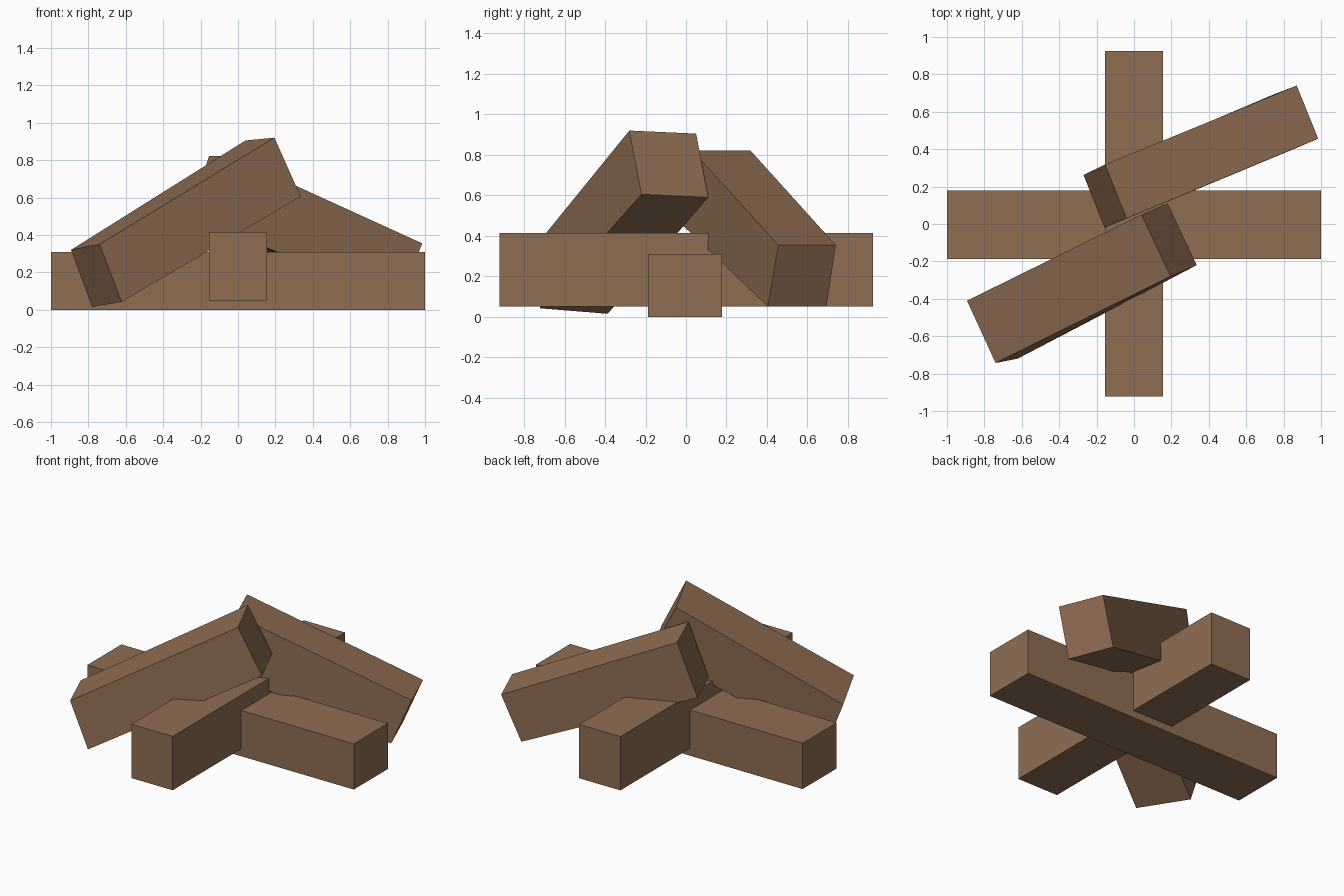
import bpy
import bmesh

if "Cube" in bpy.data.objects:
    bpy.data.objects.remove(bpy.data.objects["Cube"])

wood = bpy.data.materials.new("brown_wood")
wood.diffuse_color = (0.275, 0.153, 0.086, 1.0)
wood.use_nodes = True
wood.node_tree.nodes["Principled BSDF"].inputs["Base Color"].default_value = wood.diffuse_color


def beam(name, end_a, end_b):
    """Four-sided beam bridging two end loops of four corners each."""
    bm = bmesh.new()
    a = [bm.verts.new(p) for p in end_a]
    b = [bm.verts.new(p) for p in end_b]
    bm.faces.new(a)
    bm.faces.new(b[::-1])
    for i in range(4):
        j = (i + 1) % 4
        bm.faces.new((a[j], a[i], b[i], b[j]))
    bmesh.ops.recalc_face_normals(bm, faces=bm.faces)
    mesh = bpy.data.meshes.new(name)
    bm.to_mesh(mesh)
    bm.free()
    mesh.materials.append(wood)
    obj = bpy.data.objects.new(name, mesh)
    bpy.context.collection.objects.link(obj)
    return obj


def level_beam(name, x, y, z):
    """Axis-aligned beam from its x, y and z ranges."""
    ends = [[(px, y[0], z[0]), (px, y[1], z[0]), (px, y[1], z[1]), (px, y[0], z[1])]
            for px in x]
    return beam(name, *ends)


# Two crossed logs lying flat
level_beam("bottom_log", (-1.0, 1.0), (-0.187, 0.178), (0.0, 0.31))
level_beam("cross_log", (-0.155, 0.155), (-0.922, 0.925), (0.05, 0.415))

# Log leaning up from the front left
beam("front_leaning_log",
     [(0.195, -0.28, 0.92), (0.04, 0.05, 0.905), (0.18, 0.11, 0.59), (0.335, -0.22, 0.605)],
     [(-0.74, -0.743, 0.35), (-0.893, -0.41, 0.32), (-0.78, -0.387, 0.015), (-0.622, -0.72, 0.042)])

# Log leaning up from the back right
beam("back_leaning_log",
     [(-0.04, 0.03, 0.822), (-0.155, 0.318, 0.822), (-0.27, 0.262, 0.455), (-0.157, -0.02, 0.455)],
     [(0.985, 0.456, 0.355), (0.87, 0.74, 0.355), (0.75, 0.694, 0.05), (0.865, 0.405, 0.05)])
